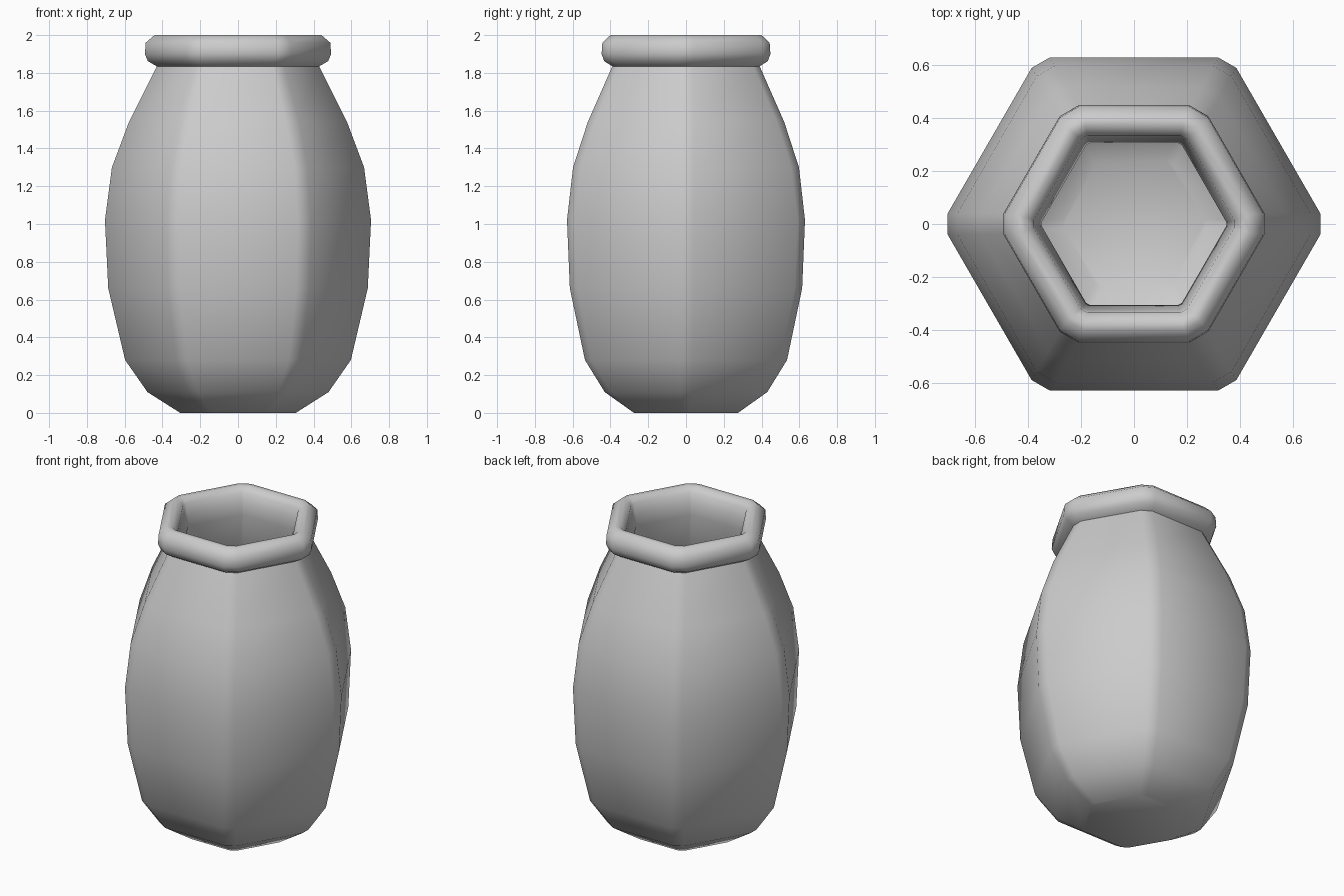
import bpy, bmesh
from math import pi, sin, cos, sqrt, radians

if "Cube" in bpy.data.objects:
    bpy.data.objects.remove(bpy.data.objects["Cube"])


def hex_ring(bm, apothem, z, chamfer):
    """Hexagon with its six corners trimmed to a half width of 'chamfer'."""
    x = 2 * apothem / sqrt(3) - chamfer / sqrt(3)
    ring = []
    for k in range(6):
        a = k * pi / 3
        for y in (-chamfer, chamfer):
            ring.append(bm.verts.new((x * cos(a) - y * sin(a), x * sin(a) + y * cos(a), z)))
    return ring


# profile as (apothem, height, corner chamfer)
outer = [(.275, 0, .02), (.43, .11, .03), (.535, .28, .035), (.615, .66, .04),
         (.63, 1.02, .04), (.598, 1.30, .04), (.52, 1.54, .04), (.39, 1.835, .035)]
lip = [(.433, 1.862, .04), (.447, 1.90, .04), (.443, 1.96, .04), (.40, 2.0, .035),
       (.37, 2.0, .025), (.335, 1.97, .015), (.325, 1.91, .01), (.306, 1.84, .008)]
inner = [(.445, 1.51, .03), (.52, 1.28, .03), (.55, 1.02, .03), (.535, .67, .03),
         (.46, .31, .03), (.37, .17, .02), (.24, .08, .015)]

# vase shell
bm = bmesh.new()
rings = [hex_ring(bm, *p) for p in outer + lip + inner]
for a, b in zip(rings, rings[1:]):
    for i in range(12):
        j = (i + 1) % 12
        bm.faces.new((a[i], a[j], b[j], b[i]))
bm.faces.new(rings[0][::-1])
bm.faces.new(rings[-1])
bmesh.ops.recalc_face_normals(bm, faces=bm.faces)
mesh = bpy.data.meshes.new("vase")
bm.to_mesh(mesh)
bm.free()
vase = bpy.data.objects.new("vase", mesh)
bpy.context.collection.objects.link(vase)

# smooth shading with the neck crease kept sharp
bpy.context.view_layer.objects.active = vase
vase.select_set(True)
bpy.ops.object.shade_smooth_by_angle(angle=radians(58))
